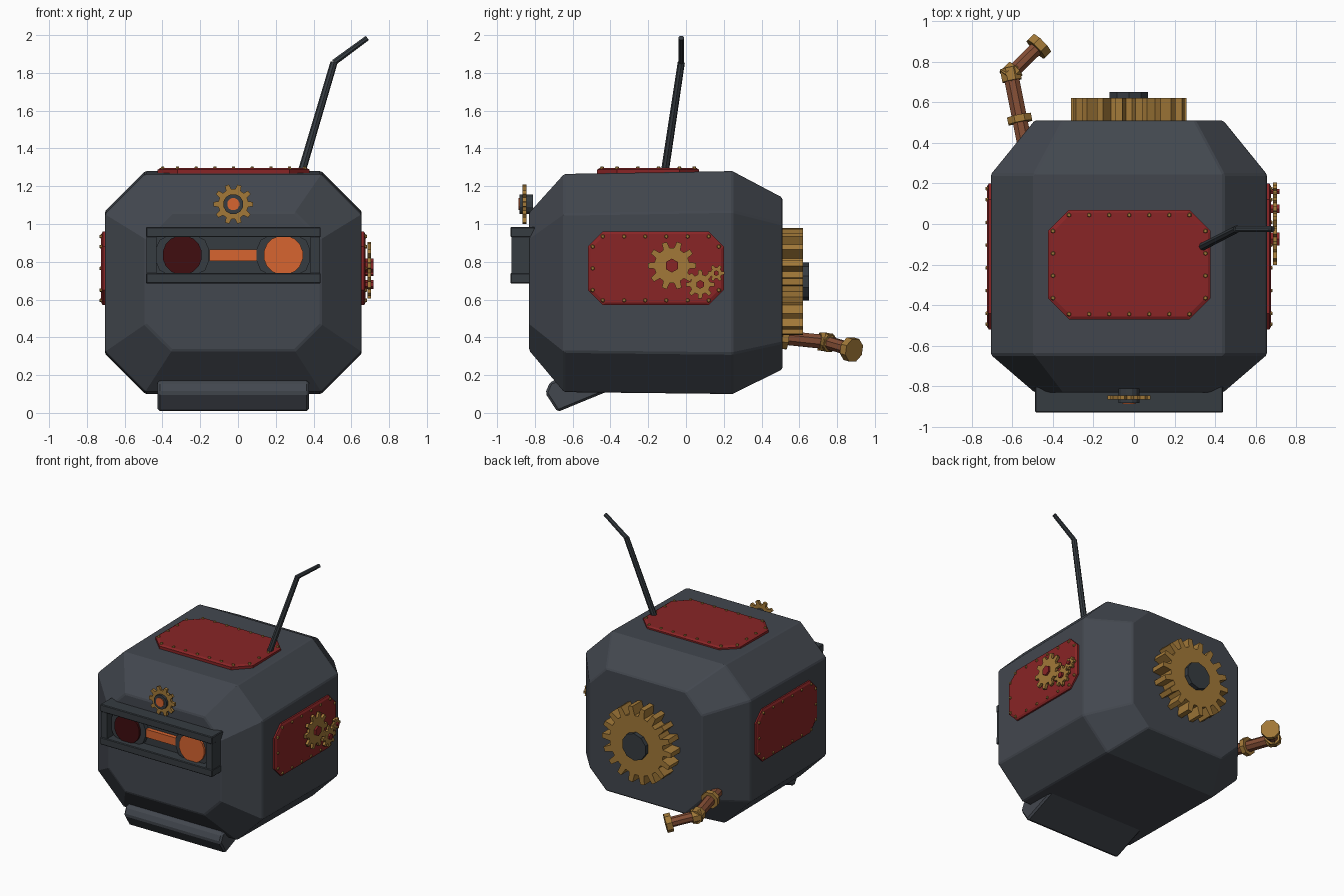
import bpy, bmesh
from math import sin, cos, pi
from mathutils import Vector

cube = bpy.data.objects.get("Cube")
if cube:
    bpy.data.objects.remove(cube)


def material(name, rgb):
    m = bpy.data.materials.new(name)
    m.use_nodes = True
    m.diffuse_color = (*rgb, 1)
    m.node_tree.nodes["Principled BSDF"].inputs["Base Color"].default_value = (*rgb, 1)
    return m


SLATE = material("slate", (.055, .063, .077))
IRON = material("dark iron", (.037, .045, .053))
RED = material("red", (.25, .018, .019))
BRASS = material("brass", (.36, .19, .04))
ORANGE = material("orange", (.68, .13, .03))
MAROON = material("maroon", (.05, .004, .005))
COPPER = material("copper", (.23, .075, .035))


def build(name, lofts, mat, bevel=0):
    """One object from a list of lofts; each loft is a list of equal point rings."""
    bm = bmesh.new()
    for rings in lofts:
        vs = [[bm.verts.new(p) for p in ring] for ring in rings]
        n = len(vs[0])
        for a, b in zip(vs, vs[1:]):
            for i in range(n):
                j = (i + 1) % n
                bm.faces.new((a[i], a[j], b[j], b[i]))
        bm.faces.new(vs[0][::-1])
        bm.faces.new(vs[-1])
    bmesh.ops.recalc_face_normals(bm, faces=bm.faces)
    mesh = bpy.data.meshes.new(name)
    bm.to_mesh(mesh)
    bm.free()
    mesh.materials.append(mat)
    ob = bpy.data.objects.new(name, mesh)
    bpy.context.collection.objects.link(ob)
    if bevel:
        mod = ob.modifiers.new("edge", "BEVEL")
        mod.width = bevel
        mod.segments = 1
    return ob


def place(axis, pts, d):
    """Lift 2D points onto the plane at distance d along an axis."""
    order = {"x": lambda u, v: (d, u, v), "y": lambda u, v: (u, d, v), "z": lambda u, v: (u, v, d)}
    return [order[axis](u, v) for u, v in pts]


def prism(axis, pts, d0, d1):
    return [place(axis, pts, d0), place(axis, pts, d1)]


def octagon(u0, u1, v0, v1, c):
    return [(u0 + c, v0), (u1 - c, v0), (u1, v0 + c), (u1, v1 - c),
            (u1 - c, v1), (u0 + c, v1), (u0, v1 - c), (u0, v0 + c)]


def rect(u0, u1, v0, v1):
    return [(u0, v0), (u1, v0), (u1, v1), (u0, v1)]


def disc(u, v, r, n=12):
    return [(u + r * cos(2 * pi * (i + .5) / n), v + r * sin(2 * pi * (i + .5) / n)) for i in range(n)]


def gear(u, v, r, root, teeth):
    pts = []
    for t in range(teeth):
        for f, rad in ((-.3, root), (-.17, r), (.17, r), (.3, root)):
            a = 2 * pi * (t + f) / teeth
            pts.append((u + rad * cos(a), v + rad * sin(a)))
    return pts


def tube(p, q, r0, r1=None, n=8):
    """Straight tapered rod between two points."""
    p, q = Vector(p), Vector(q)
    rot = (q - p).to_track_quat("Z", "Y")
    ring = lambda c, r: [c + rot @ Vector((x, y, 0)) for x, y in disc(0, 0, r, n)]
    return [ring(p, r0), ring(q, r1 or r0)]


# Faceted body
MID = -.025
body = [(-.83, .465, .33, 1.06, .14), (-.645, .68, .11, 1.265, .213),
        (.245, .68, .10, 1.28, .213), (.51, .465, .23, 1.14, .14)]
build("body", [[place("y", octagon(MID - w, MID + w, lo, hi, c), y)
                for y, w, lo, hi, c in body]], SLATE, .008)

# Tilted chin slab
chin = [(-.745, .105), (-.72, .163), (-.4, .28), (-.4, .12), (-.68, .005)]
build("chin", [prism("x", chin, -.425, .375)], SLATE, .012)

# Visor frame
L, R = -.487, .438
build("visor_bars", [prism("y", rect(L, R, lo, lo + .055), -.93, -.8) for lo in (.685, .93)], IRON, .005)
build("visor_posts", [prism("y", rect(a, a + .052, .735, .935), -.925, -.8) for a in (L + .003, R - .055)], IRON)
build("visor_back", [prism("y", rect(L + .04, R - .04, .735, .935), -.84, -.8)], IRON)

# Eyes with collars and the bridge between them
for side, x, mat in (("right", -.295, MAROON), ("left", .24, ORANGE)):
    collar = [(u, min(.935, max(.735, v))) for u, v in disc(x, .835, .145, 16)]
    build(side + "_eye_collar", [prism("y", collar, -.875, -.82)], IRON)
    build(side + "_eye", [prism("y", disc(x, .835, .105, 16), -.89, -.82)], mat)
build("eye_bridge", [prism("y", rect(-.15, .1, .805, .865), -.87, -.82)], ORANGE)

# Forehead gear
build("forehead_gear", [prism("y", gear(MID, 1.105, .106, .08, 10), -.865, -.845)], BRASS)
build("forehead_hub", [prism("y", disc(MID, 1.105, .054), -.882, -.81)], IRON)
build("forehead_lamp", [prism("y", disc(MID, 1.105, .033), -.887, -.85)], ORANGE)


def panel(name, axis, u0, u1, v0, v1, c, base, face, nu, nv):
    """Riveted plate with clipped corners and a softened rim."""
    out = 1 if face > base else -1
    outer = octagon(u0, u1, v0, v1, c)
    inner = octagon(u0 + .014, u1 - .014, v0 + .014, v1 - .014, c)
    build(name, [[place(axis, outer, base), place(axis, outer, face - out * .008),
                  place(axis, inner, face)]], RED)
    m = .026
    spots = []
    for i in range(nu):
        u = u0 + c + (u1 - u0 - 2 * c) * i / (nu - 1)
        spots += [(u, v0 + m), (u, v1 - m)]
    for i in range(nv):
        v = v0 + c + (v1 - v0 - 2 * c) * i / (nv - 1)
        spots += [(u0 + m, v), (u1 - m, v)]
    rivets = [[place(axis, disc(u, v, .012, 6), face - out * .004),
               place(axis, disc(u, v, .008, 6), face + out * .008)] for u, v in spots]
    build(name + "_rivets", rivets, BRASS)


# Top and side panels
panel("top_panel", "z", -.425, .378, -.47, .07, .105, 1.262, 1.296, 7, 4)
panel("left_panel", "x", -.52, .2, .57, .96, .08, .645, .675, 6, 3)
panel("right_panel", "x", -.52, .2, .57, .96, .08, -.695, -.724, 6, 3)

# Gear train on the left panel
for name, y, z, r, root, teeth, hub in (("large", -.075, .78, .128, .093, 10, .037),
                                        ("medium", .075, .68, .076, .053, 8, .023),
                                        ("small", .16, .74, .045, .03, 6, .015)):
    build(name + "_side_gear", [prism("x", gear(y, z, r, root, teeth), .685, .704)], BRASS)
    build(name + "_side_hub", [prism("x", disc(y, z, hub, 6), .67, .718)], RED)

# Big drive gear on the back
build("back_gear", [prism("y", gear(MID, .695, .285, .22, 18), .5, .62)], BRASS)
build("back_hub", [prism("y", disc(MID, .695, .1, 10), .5, .65)], IRON)

# Crank
foot, elbow, grip = Vector((-.56, .5, .4)), Vector((-.608, .74, .375)), Vector((-.46, .885, .333))
arm, handle = (elbow - foot).normalized(), (grip - elbow).normalized()
build("crank_rods", [tube(foot - arm * .12, elbow, .04), tube(elbow, grip, .036)], COPPER)
build("crank_fittings", [tube(foot, foot + arm * .035, .065),
                         tube(elbow - arm * .035, elbow + arm * .03, .052),
                         tube(elbow - handle * .03, elbow + handle * .035, .05),
                         tube(grip - handle * .035, grip + handle * .008, .066)], BRASS)

# Bent antenna
bend = (.508, -.025, 1.855)
build("antenna", [tube((.335, -.113, 1.27), bend, .021, .019),
                  tube(bend, (.685, -.025, 1.985), .017, .015)], IRON)
